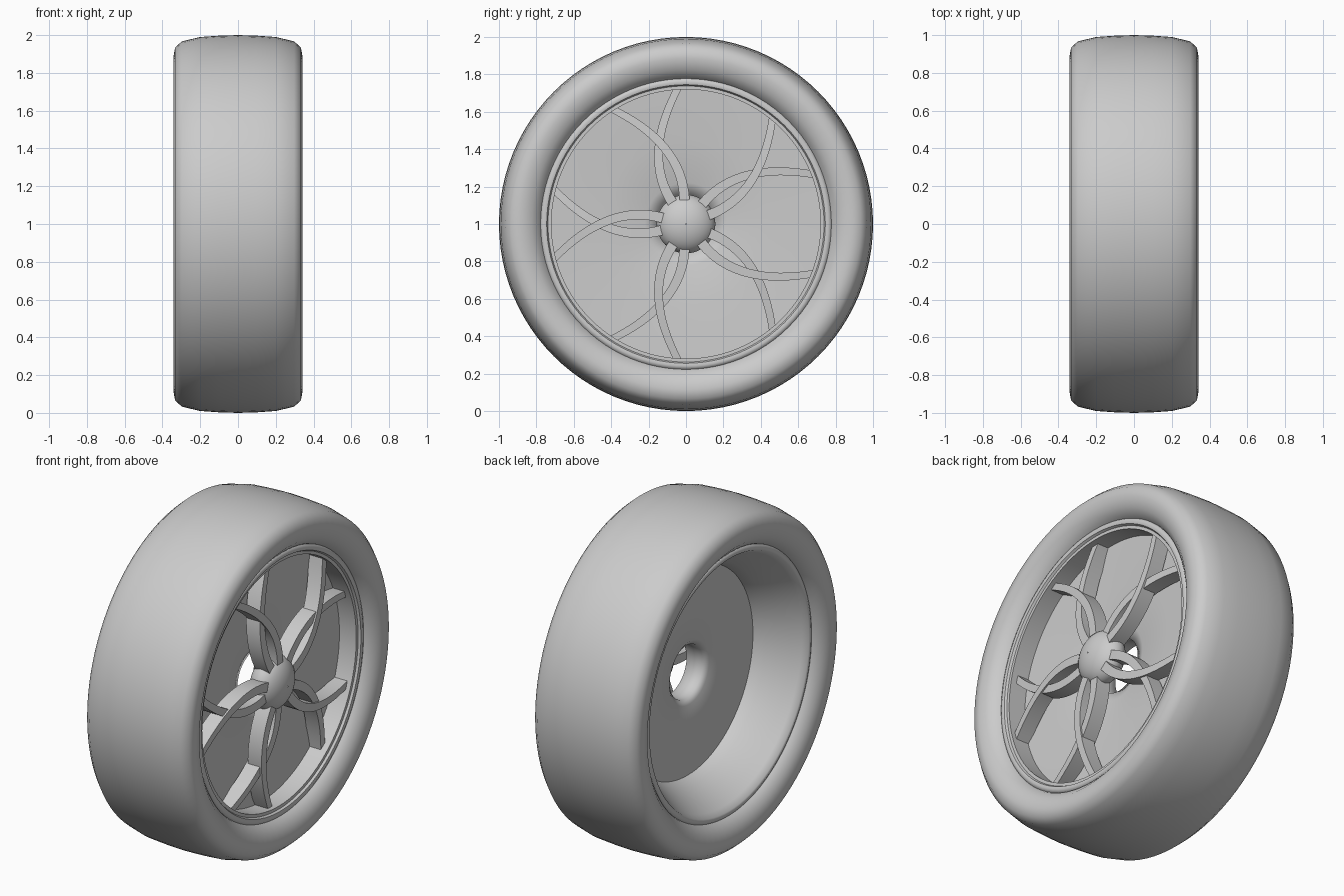
import bpy, bmesh, math
from mathutils import Matrix, Vector

cube = bpy.data.objects.get("Cube")
if cube:
    bpy.data.objects.remove(cube)

grey = bpy.data.materials.new("plain_grey")
grey.use_nodes = True
colour = (0.6, 0.6, 0.6, 1)
grey.diffuse_color = colour
grey.node_tree.nodes["Principled BSDF"].inputs["Base Color"].default_value = colour


def finish(name, bm, angle):
    bmesh.ops.recalc_face_normals(bm, faces=bm.faces)
    mesh = bpy.data.meshes.new(name)
    bm.to_mesh(mesh)
    bm.free()
    mesh.materials.append(grey)
    ob = bpy.data.objects.new(name, mesh)
    ob.location.z = 1
    bpy.context.collection.objects.link(ob)
    bpy.ops.object.select_all(action='DESELECT')
    ob.select_set(True)
    bpy.context.view_layer.objects.active = ob
    bpy.ops.object.shade_smooth_by_angle(angle=math.radians(angle))


def revolve(name, profile, angle=40, segments=96):
    """Spin a profile of (x, radius) points around the axle."""
    bm = bmesh.new()
    rings = []
    for x, r in profile:
        ring = []
        for i in range(segments):
            a = math.tau * i / segments
            ring.append(bm.verts.new((x, r * math.cos(a), r * math.sin(a))))
        rings.append(ring)
    for a, b in zip(rings, rings[1:]):
        for i in range(segments):
            j = (i + 1) % segments
            bm.faces.new((a[i], a[j], b[j], b[i]))
    finish(name, bm, angle)


# Tyre: half profile mirrored across the middle
half = [(0.26, 0.77), (0.29, 0.785), (0.325, 0.825), (0.342, 0.885), (0.333, 0.935),
        (0.297, 0.967), (0.2, 0.99), (0.1, 0.997)]
revolve("tyre", half + [(0, 1)] + [(-x, r) for x, r in reversed(half)], 60)

# Rim lips and barrel
lip = [(0.26, 0.785), (0.28, 0.775), (0.287, 0.76), (0.283, 0.745), (0.27, 0.738), (0.27, 0.72)]
revolve("front_rim", lip + [(0.15, 0.72)])
revolve("back_rim", [(-x, r) for x, r in lip[:4]] +
        [(-0.25, 0.725), (-0.2, 0.695), (-0.14, 0.66), (-0.08, 0.63), (-0.02, 0.605), (0.05, 0.6)], 60)

# Thick centre disc with an axle hole, softly shaded into the hole
revolve("centre_disc", [(0.16, 0.72), (0.147, 0.45), (0.125, 0.22), (0.105, 0.155),
                        (0.0, 0.155), (-0.022, 0.185), (-0.02, 0.36), (-0.015, 0.605)], 180)

# Domed hub
dome = [(0.225 + 0.1 * math.sin(t), 0.157 * math.cos(t))
        for t in [math.radians(89 - 178 * i / 24) for i in range(25)]]
revolve("hub", dome, 60, 48)


# Crossing curved spokes, five mirrored pairs
def spoke(name, angle, side, steps=16):
    bm = bmesh.new()
    turn = Matrix.Rotation(angle, 4, 'X')
    sections = []
    for i in range(steps + 1):
        f = i / steps
        r = 0.125 + 0.593 * f
        bow = 0.05 - 1.13 * (r - 0.25) ** 2
        slope = -2.26 * (r - 0.25)
        centre = Vector((0, r, bow * side))
        across = Vector((0, -slope * side, 1)).normalized() * (0.027 - 0.008 * f)
        # one spoke of each pair lies just over its partner
        front = 0.283 - 0.043 * f * f - (0.01 if side > 0 else 0)
        back = front - 0.09
        corners = [(front, 1), (front, -1), (back, -1), (back, 1)]
        sections.append([bm.verts.new(turn @ (centre + across * s + Vector((x, 0, 0))))
                         for x, s in corners])
    for a, b in zip(sections, sections[1:]):
        for k in range(4):
            m = (k + 1) % 4
            bm.faces.new((a[k], a[m], b[m], b[k]))
    bm.faces.new(sections[0])
    bm.faces.new(sections[-1][::-1])
    finish(name, bm, 30)


for n in range(5):
    for side, label in ((1, "under"), (-1, "over")):
        spoke(f"spoke_{label}_{n + 1}", math.radians(36 + 72 * n), side)
